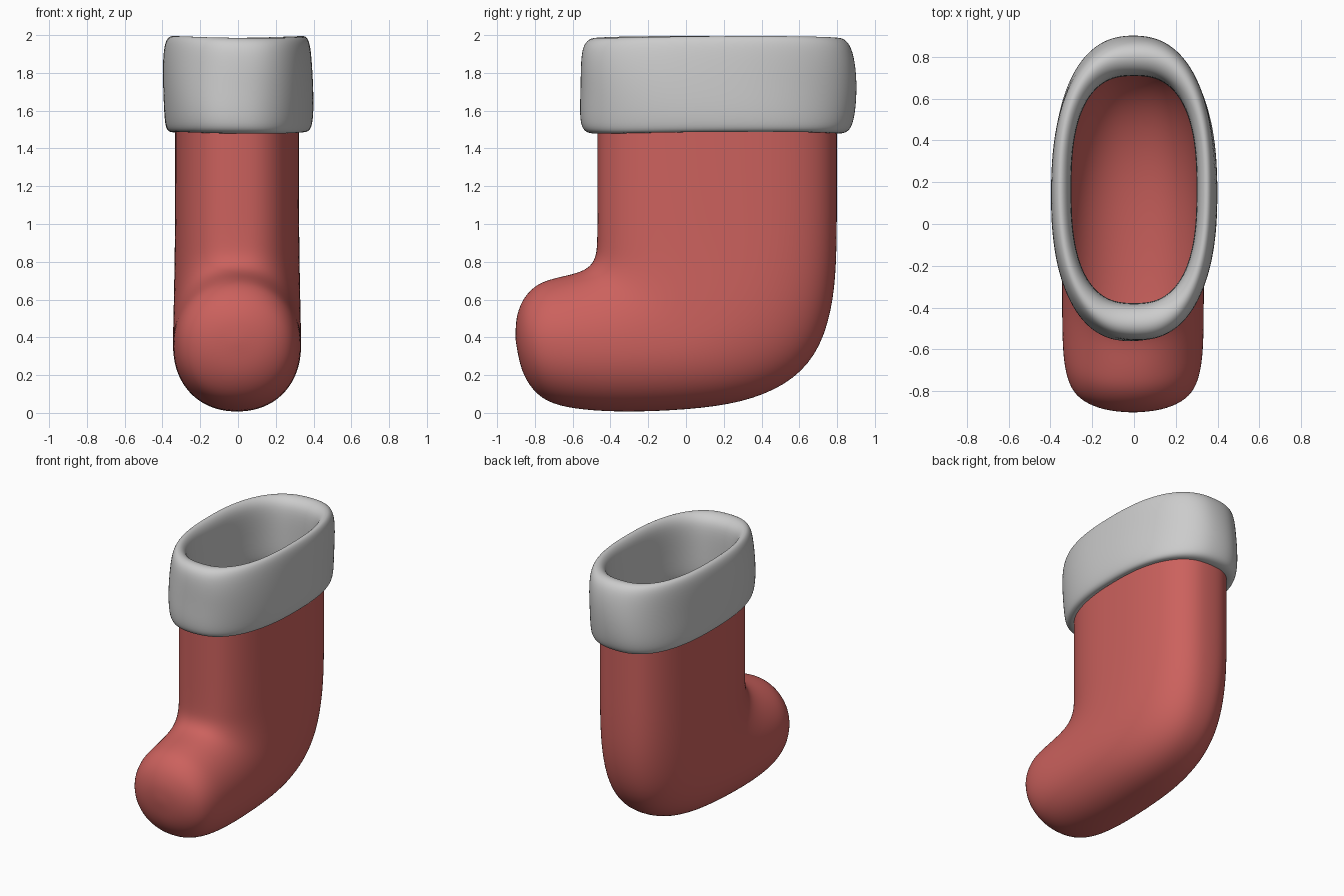
import bpy, bmesh
from math import sin, cos, pi, copysign

if "Cube" in bpy.data.objects:
    bpy.data.objects.remove(bpy.data.objects["Cube"])

N = 48


def spow(v, e):
    return copysign(abs(v) ** e, v)


def oval(i, n):
    """Point i of a unit superellipse with exponent n."""
    a = 2 * pi * i / N
    return spow(cos(a), 2 / n), spow(sin(a), 2 / n)


def loft(name, rings, closed=False, tip=None, levels=1):
    bm = bmesh.new()
    vr = [[bm.verts.new(p) for p in r] for r in rings]
    pairs = list(zip(vr, vr[1:]))
    if closed:
        pairs.append((vr[-1], vr[0]))
    for a, b in pairs:
        for i in range(N):
            j = (i + 1) % N
            bm.faces.new((a[i], a[j], b[j], b[i]))
    if tip:
        t = bm.verts.new(tip)
        for i in range(N):
            bm.faces.new((vr[-1][i], vr[-1][(i + 1) % N], t))
    bmesh.ops.recalc_face_normals(bm, faces=bm.faces)
    for f in bm.faces:
        f.smooth = True
    me = bpy.data.meshes.new(name)
    bm.to_mesh(me)
    bm.free()
    ob = bpy.data.objects.new(name, me)
    bpy.context.collection.objects.link(ob)
    sub = ob.modifiers.new("smooth", 'SUBSURF')
    sub.levels = sub.render_levels = levels
    return ob


# Stocking: ovals fanned from the leg opening, round the ankle, to the toe
# instep y, instep z, sole y, sole z, half width, oval exponent
sections = [
    (-.47, 1.62, .80, 1.62, .328, 2.6),
    (-.47, 1.20, .80, 1.20, .328, 2.6),
    (-.47, .92, .80, .86, .330, 2.6),
    (-.475, .835, .785, .60, .333, 2.5),
    (-.50, .785, .72, .35, .336, 2.4),
    (-.54, .755, .58, .175, .338, 2.3),
    (-.60, .735, .36, .07, .340, 2.25),
    (-.66, .722, .10, .022, .340, 2.2),
    (-.72, .707, -.25, .003, .340, 2.15),
    (-.78, .685, -.50, .01, .335, 2.15),
    (-.83, .645, -.68, .035, .312, 2.1),
    (-.87, .59, -.79, .09, .265, 2.1),
    (-.895, .52, -.865, .20, .17, 2.0),
    (-.902, .46, -.89, .31, .08, 2.0),
]
rings = []
for y0, z0, y1, z1, w, n in sections:
    ring = []
    for i in range(N):
        u, v = oval(i, n)
        t = (v + 1) / 2
        ring.append((w * u - .005, y0 + (y1 - y0) * t, z0 + (z1 - z0) * t))
    rings.append(ring)
stocking = loft("stocking", rings, tip=(-.005, -.902, .385), levels=2)
red = bpy.data.materials.new("red_felt")
red.diffuse_color = (.6, .12, .11, 1)
red.use_nodes = True
red.node_tree.nodes["Principled BSDF"].inputs["Base Color"].default_value = red.diffuse_color
stocking.data.materials.append(red)

# Fluffy cuff: thick rolled band, t = 0 inside wall, t = 1 outside wall
profile = [(0, 1.56), (0, 1.72), (0, 1.90), (.15, 1.965), (.45, 1.995),
           (.72, 1.985), (.90, 1.94), (.98, 1.84), (1.0, 1.72), (.99, 1.60),
           (.92, 1.515), (.75, 1.485), (.45, 1.48), (.12, 1.50)]
rings = []
for t, z in profile:
    ring = []
    for i in range(N):
        u, v = oval(i, 2.6 - .25 * t)
        a = 2 * pi * i / N
        # gentle uneven bulges on the outside
        k = 1 + .012 * t * sin(3 * a + 9 * z)
        ring.append(((.30 + .098 * t) * u * k,
                     .165 + (.545 + .188 * t) * v * k,
                     z + .005 * sin(2 * a + 1)))
    rings.append(ring)
loft("fur_cuff", rings, closed=True, levels=2)
